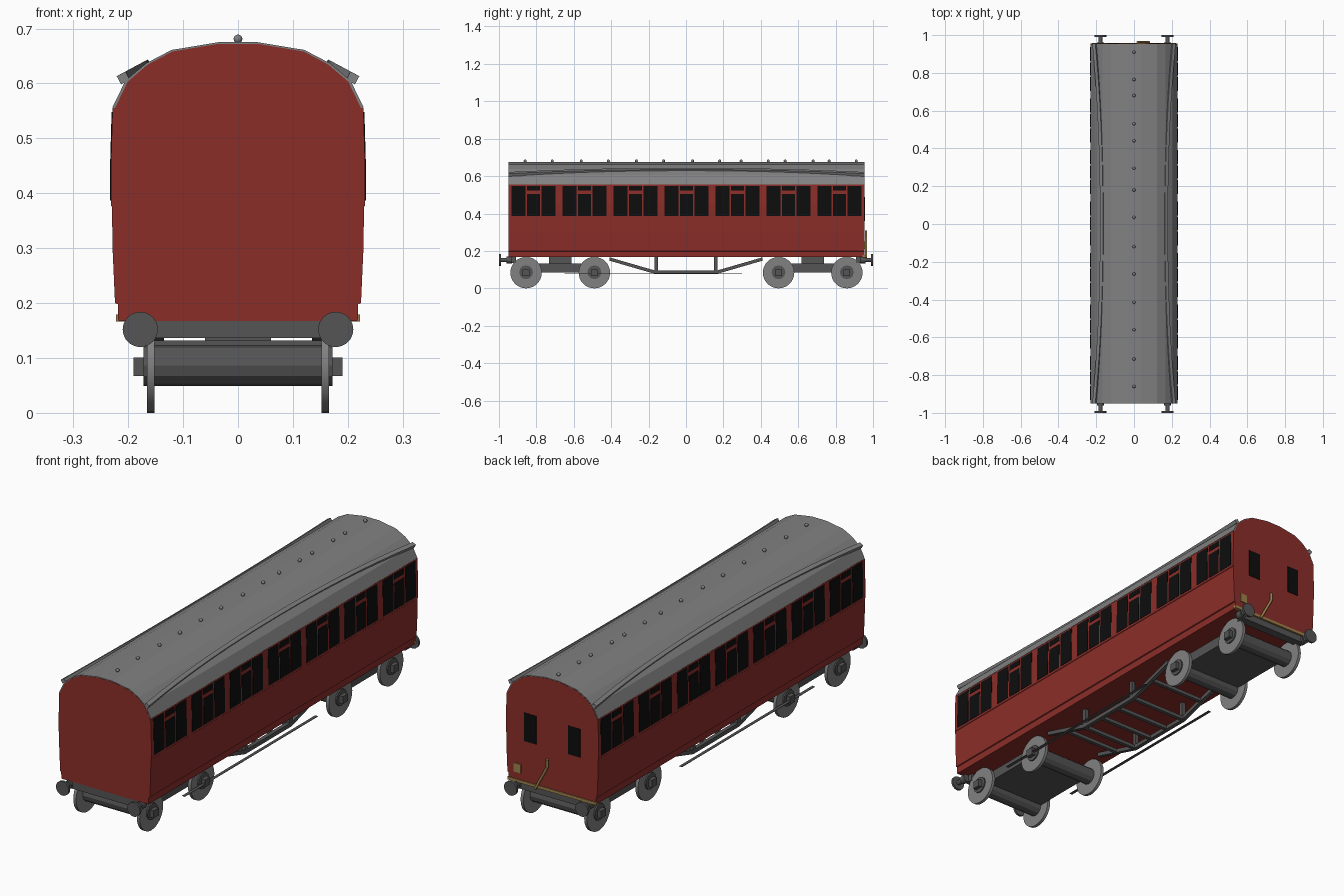
import bpy, bmesh, math
from mathutils import Matrix, Vector

if "Cube" in bpy.data.objects:
    bpy.data.objects.remove(bpy.data.objects["Cube"])

def material(name, rgb):
    m = bpy.data.materials.new(name)
    m.diffuse_color = (*rgb, 1)
    m.use_nodes = True
    m.node_tree.nodes["Principled BSDF"].inputs["Base Color"].default_value = m.diffuse_color
    return m

RED = material("red_paint", (0.26, 0.027, 0.022))
BLACK = material("dark_glass", (0.004, 0.004, 0.004))
BRASS = material("brass", (0.35, 0.22, 0.07))
ROOF = material("roof_grey", (0.22, 0.22, 0.22))
DARK = material("frame_grey", (0.09, 0.09, 0.09))

def finish(name, bm, mat=None, mirror=False, smooth=False):
    if mirror:
        geo = bmesh.ops.duplicate(bm, geom=bm.verts[:] + bm.edges[:] + bm.faces[:])["geom"]
        for v in geo:
            if isinstance(v, bmesh.types.BMVert):
                v.co.x *= -1
    bmesh.ops.recalc_face_normals(bm, faces=bm.faces[:])
    me = bpy.data.meshes.new(name)
    bm.to_mesh(me)
    bm.free()
    ob = bpy.data.objects.new(name, me)
    bpy.context.collection.objects.link(ob)
    if mat:
        me.materials.append(mat)
    if smooth:
        bpy.ops.object.select_all(action='DESELECT')
        ob.select_set(True)
        bpy.context.view_layer.objects.active = ob
        bpy.ops.object.shade_smooth_by_angle(angle=math.radians(40))
    return ob

def loft(bm, rings):
    vs = [[bm.verts.new(p) for p in r] for r in rings]
    n = len(vs[0])
    for a, b in zip(vs, vs[1:]):
        for i in range(n):
            j = (i + 1) % n
            bm.faces.new((a[i], a[j], b[j], b[i]))
    bm.faces.new(vs[0][::-1])
    bm.faces.new(vs[-1])

def prism(bm, section, y0, y1):
    loft(bm, [[(x, y, z) for x, z in section] for y in (y0, y1)])

def box(bm, x0, x1, y0, y1, z0, z1):
    prism(bm, [(x0, z0), (x1, z0), (x1, z1), (x0, z1)], y0, y1)

def cyl(bm, a, b, r, seg=32):
    a, b = Vector(a), Vector(b)
    rot = (b - a).to_track_quat('Z', 'Y').to_matrix().to_4x4()
    bmesh.ops.create_cone(bm, cap_ends=True, segments=seg, radius1=r, radius2=r,
                          depth=(b - a).length, matrix=Matrix.Translation((a + b) / 2) @ rot)

Y0, Y1 = -0.95, 0.955

# body shell with stepped sides and arched ends
side = [(.218, .167), (.219, .198), (.224, .2), (.2285, .3), (.2295, .375),
        (.2315, .377), (.2315, .45), (.2285, .555)]
arch = [(.224, .555), (.201, .603), (.165, .634), (.12, .658), (.036, .672)]
half = side + arch
bm = bmesh.new()
prism(bm, half + [(-x, z) for x, z in half[::-1]], Y0, Y1)
finish("carriage_body", bm, RED)

# roof skin over the arch
outer = [(.229, .556), (.205, .605), (.167, .637), (.121, .661), (.036, .675)]
full = lambda h: h + [(-x, z) for x, z in h[::-1]]
bm = bmesh.new()
prism(bm, full(outer) + full(arch)[::-1], Y0 + .001, Y1 - .001)
finish("roof", bm, ROOF)

# curved rain strips
bm = bmesh.new()
rings = []
along, out = Vector((.88, -.47)), Vector((.47, .88))
for i in range(25):
    y = Y0 + (Y1 - Y0) * i / 24
    t = abs(2 * i / 24 - 1) ** 2.2
    c = Vector((.168, .632)) + Vector((.041, -.022)) * t
    pts = [c + along * s * .009 + out * u * .0085 for s, u in ((-1, -1), (1, -1), (1, 1), (-1, 1))]
    rings.append([(p.x, y, p.y) for p in pts])
loft(bm, rings)
finish("rain_strips", bm, ROOF, mirror=True)

# roof vents
bm = bmesh.new()
for y in (-.86, -.715, -.56, -.415, -.265, -.12, .035, .18, .295, .44, .53, .68, .765, .91):
    bmesh.ops.create_uvsphere(bm, u_segments=12, v_segments=8, radius=.008,
                              matrix=Matrix.Translation((0, y, .681)))
finish("roof_vents", bm, ROOF, smooth=True)

# side windows: seven bays of quarterlight, door light with vent, quarterlight
def pane(bm, y0, y1, z0, z1):
    def px(z):
        return .2315 if z < .45 else .2315 - .003 * (z - .45) / .105
    zs = [z0] + ([.45] if z0 < .45 < z1 else []) + [z1]
    prism(bm, [(px(z) + .0015, z) for z in zs] + [(px(z) - .004, z) for z in zs[::-1]], y0, y1)

bm = bmesh.new()
for k in range(-3, 4):
    c = .003 + k * .2727
    pane(bm, c - .117, c - .043, .387, .548)
    pane(bm, c + .043, c + .117, .387, .548)
    pane(bm, c - .034, c + .034, .387, .505)
    pane(bm, c - .034, c + .034, .522, .548)
finish("side_windows", bm, BLACK, mirror=True)

# rear end windows
bm = bmesh.new()
box(bm, .08, .14, Y1 - .004, Y1 + .002, .36, .488)
finish("end_windows", bm, BLACK, mirror=True)

# rear brass strip, plate and bent pipe
bm = bmesh.new()
box(bm, -.222, .222, Y1 - .01, Y1 + .004, .166, .179)
finish("brass_strip", bm, BRASS)
bm = bmesh.new()
box(bm, .155, .19, Y1 - .004, Y1 + .004, .21, .25)
finish("brass_plate", bm, BRASS)
bm = bmesh.new()
path = [(.08, Y1 + .008, .163), (.02, Y1 + .008, .275), (.02, Y1 + .008, .31)]
for a, b in zip(path, path[1:]):
    cyl(bm, a, b, .006, 10)
finish("brake_pipe", bm, BRASS, smooth=True)

# buffer beams
bm = bmesh.new()
for s in (-1, 1):
    a, b = sorted((s * .91, s * .95))
    box(bm, -.17, .17, a, b, .136, .168)
finish("buffer_beams", bm, DARK)

# buffers
bm = bmesh.new()
for s in (-1, 1):
    cyl(bm, (.178, s * .93, .152), (.178, s * .96, .152), .018, 16)
    cyl(bm, (.178, s * .95, .152), (.178, s * .992, .152), .011, 16)
    cyl(bm, (.178, s * .99, .152), (.178, s * 1.0, .152), .032)
finish("buffers", bm, DARK, mirror=True, smooth=True)

# bogies: frame, axles, axle boxes and wheels
WHEELS = (-.855, -.49, .495, .86)
bm = bmesh.new()
for a, b in (WHEELS[:2], WHEELS[2:]):
    box(bm, -.152, .152, a, b, .086, .132)
    box(bm, -.06, .06, (a + b) / 2 - .06, (a + b) / 2 + .06, .13, .17)
finish("bogie_frames", bm, DARK)
bm = bmesh.new()
for y in WHEELS:
    cyl(bm, (-.172, y, .086), (.172, y, .086), .037, 12)
finish("axles", bm, DARK)
bm = bmesh.new()
for y in WHEELS:
    box(bm, .165, .19, y - .018, y + .018, .067, .101)
finish("axle_boxes", bm, DARK, mirror=True)
bm = bmesh.new()
for y in WHEELS:
    cyl(bm, (.152, y, .084), (.166, y, .084), .084)
finish("wheels", bm, ROOF, mirror=True, smooth=True)

# underframe trusses with posts
def beam(bm, p, q, w=.009):
    section = lambda c: [(x, c[0], c[1] + d) for x, d in
                         ((.144 - w, -w), (.144 + w, -w), (.144 + w, w), (.144 - w, w))]
    loft(bm, [section(p), section(q)])

bm = bmesh.new()
path = [(-.41, .157), (-.165, .086), (.165, .086), (.41, .157)]
for p, q in zip(path, path[1:]):
    beam(bm, p, q)
for y in (-.16, .16):
    box(bm, .135, .153, y - .009, y + .009, .086, .168)
finish("truss_rods", bm, DARK, mirror=True)

# truss cross members
bm = bmesh.new()
for y, z in ((-.29, .122), (-.165, .086), (-.055, .086), (.055, .086), (.165, .086), (.29, .122)):
    box(bm, -.144, .144, y - .008, y + .008, z - .008, z + .008)
finish("truss_cross_members", bm, DARK)

# thin footboards
bm = bmesh.new()
box(bm, .176, .19, -.65, .3, .079, .081)
finish("footboards", bm, DARK, mirror=True)
